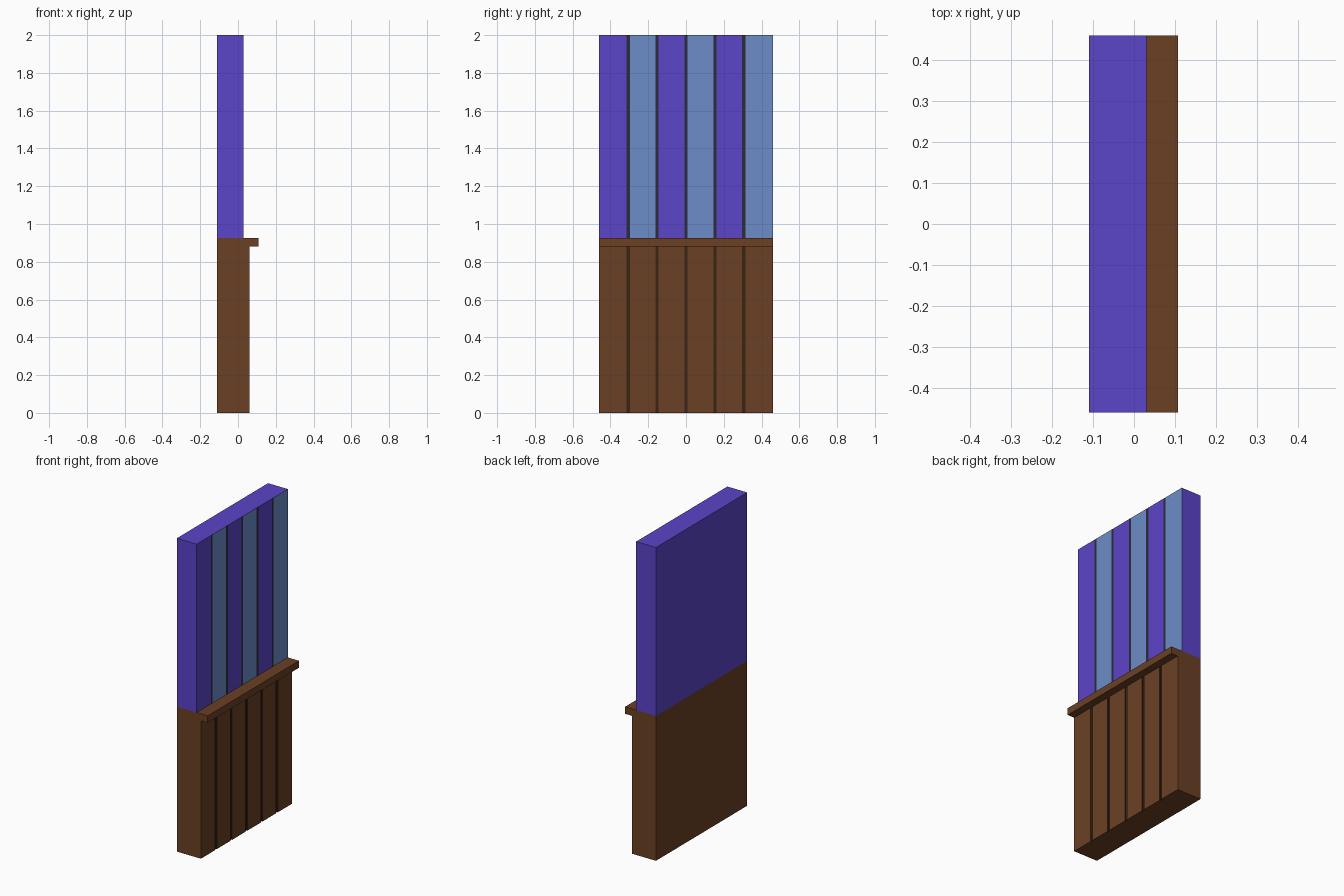
import bpy, bmesh

if "Cube" in bpy.data.objects:
    bpy.data.objects.remove(bpy.data.objects["Cube"])

HALF, BACK = 0.46, -0.11
STRIPS, GROOVE = 6, 0.018
PITCH = 2 * HALF / STRIPS
RAIL_LOW, RAIL_TOP, TOP = 0.88, 0.925, 2.0


def material(name, r, g, b):
    m = bpy.data.materials.new(name)
    m.diffuse_color = (r, g, b, 1)
    m.use_nodes = True
    m.node_tree.nodes["Principled BSDF"].inputs["Base Color"].default_value = m.diffuse_color
    return m


brown = material("brown_wood", 0.147, 0.051, 0.018)
dark_brown = material("dark_wood", 0.042, 0.018, 0.007)
purple = material("purple_paint", 0.105, 0.058, 0.584)
blue = material("blue_paint", 0.15, 0.262, 0.578)
dark = material("dark_seam", 0.025, 0.025, 0.045)


def prism(name, outline, z0, z1, mats):
    """Extrude an outline of (x, y, material index of the side that follows)."""
    bm = bmesh.new()
    low = [bm.verts.new((x, y, z0)) for x, y, _ in outline]
    high = [bm.verts.new((x, y, z1)) for x, y, _ in outline]
    n = len(outline)
    for i in range(n):
        j = (i + 1) % n
        f = bm.faces.new((low[i], low[j], high[j], high[i]))
        f.material_index = outline[i][2]
    bm.faces.new(high)
    bm.faces.new(low[::-1])
    bmesh.ops.recalc_face_normals(bm, faces=bm.faces)
    me = bpy.data.meshes.new(name)
    bm.to_mesh(me)
    bm.free()
    for m in mats:
        me.materials.append(m)
    ob = bpy.data.objects.new(name, me)
    bpy.context.collection.objects.link(ob)
    return ob


def striped_outline(front, depth, strip_mats, seam_mat):
    """Wall plan whose +x side is split into strips with seams between them."""
    pts = [(BACK, -HALF, 0), (front, -HALF, strip_mats[0])]
    for i in range(1, STRIPS):
        y = -HALF + i * PITCH
        a, b = y - GROOVE / 2, y + GROOVE / 2
        nxt = strip_mats[i % 2]
        if depth:
            pts += [(front, a, seam_mat), (front - depth, a, seam_mat),
                    (front - depth, b, seam_mat), (front, b, nxt)]
        else:
            pts += [(front, a, seam_mat), (front, b, nxt)]
    return pts + [(front, HALF, 0), (BACK, HALF, 0)]


# Wooden lower panelling with grooves between the planks
prism("lower_panelling", striped_outline(0.06, 0.006, (0, 0), 1),
      0, RAIL_LOW, [brown, dark_brown])

# Rail along the top of the panelling
prism("chair_rail", [(BACK, -HALF, 0), (0.108, -HALF, 0),
                     (0.108, HALF, 0), (BACK, HALF, 0)],
      RAIL_LOW, RAIL_TOP, [brown])

# Upper wall with striped covering
prism("striped_upper_wall", striped_outline(0.03, 0, (0, 1), 2),
      RAIL_TOP, TOP, [purple, blue, dark])
